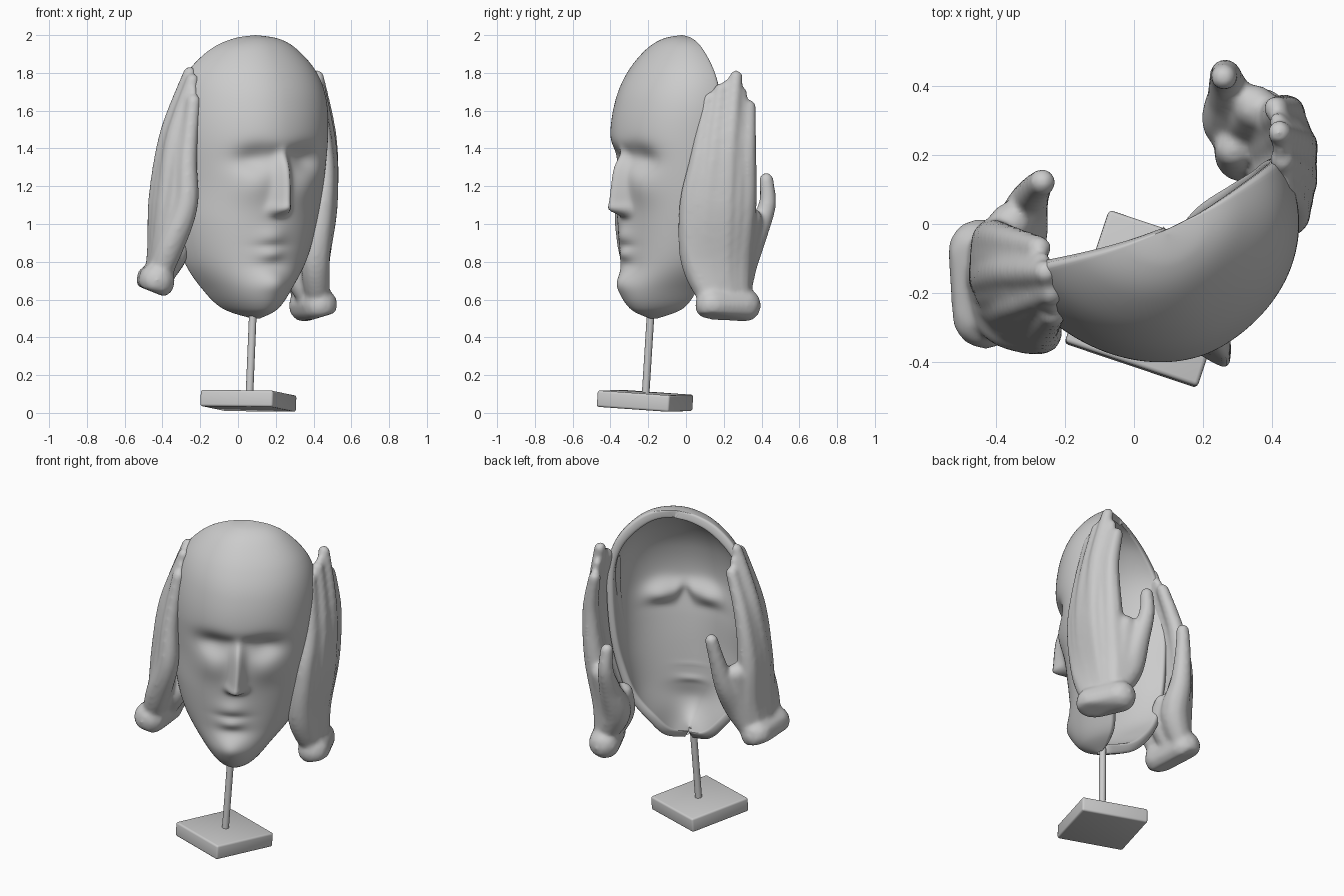
import bpy, bmesh, math
from mathutils import Vector, Matrix

if "Cube" in bpy.data.objects:
    bpy.data.objects.remove(bpy.data.objects["Cube"])


def make_object(name, bm, smooth=True):
    me = bpy.data.meshes.new(name)
    bm.to_mesh(me)
    bm.free()
    for p in me.polygons:
        p.use_smooth = smooth
    ob = bpy.data.objects.new(name, me)
    bpy.context.collection.objects.link(ob)
    return ob


def spline(keys, t):
    # Catmull-Rom through rows of values, t in 0..1
    n = len(keys) - 1
    i = min(int(t * n), n - 1)
    f = t * n - i
    a, b, c, d = (keys[max(0, min(n, i + k))] for k in (-1, 0, 1, 2))
    return [0.5 * (2 * q + (r - p) * f + (2 * p - 5 * q + 4 * r - s) * f * f
                   + (3 * q - p - 3 * r + s) * f ** 3) for p, q, r, s in zip(a, b, c, d)]


def bump(u, z, u0, z0, su, sz):
    return math.exp(-((u - u0) / su) ** 2 - ((z - z0) / sz) ** 2)


# Face mask: half-round shell, rows of (height, half width, front, rim, side shift)
ROWS = [(.50, .02, -.22, -.18, 0), (.55, .13, -.33, -.07, 0), (.65, .22, -.385, -.02, 0),
        (.80, .325, -.37, 0, .01), (1.0, .385, -.38, .01, .02), (1.2, .41, -.40, .02, .035),
        (1.45, .425, -.435, .02, .04), (1.65, .41, -.41, .01, .05), (1.8, .355, -.345, -.005, .055),
        (1.92, .245, -.25, -.03, .06), (1.98, .13, -.165, -.05, .07), (2.0, .0, -.07, -.06, .07)]


def features(u, z):
    # forward displacement for eyes, nose, lips and chin
    d = 0.0
    for side in (-1, 1):
        d -= .055 * bump(u, z, side * .15, 1.345, .10, .065)
        d += .02 * bump(u, z, side * .16, 1.20, .10, .09)
        d += .02 * bump(u, z, side * .04, 1.08, .022, .025)
    d -= .025 * bump(u, z, 0, 1.37, .10, .04)
    s = (1.42 - z) / .34
    if s > 0:
        h = .03 + .08 * s
        fall = max(0.0, min(1.0, (z - 1.03) / .05))
        d += h * min(1, s * 5) * fall * fall * (3 - 2 * fall) * math.exp(-(u / (.026 + .016 * s)) ** 2)
    d += .018 * bump(u, z, -.02, .935, .08, .045)
    d += .018 * bump(u, z, -.02, .84, .065, .03)
    d -= .012 * bump(u, z, -.02, .885, .09, .016)
    d -= .012 * bump(u, z, -.01, .785, .09, .035)
    d += .025 * bump(u, z, -.01, .69, .08, .06)
    return d


NU, NZ, WALL = 100, 170, .045
RIGHT, BACK = Vector((.866, .5, 0)), Vector((-.5, .866, 0))
bm = bmesh.new()


def shell(inner):
    grid = []
    for j in range(NZ + 1):
        z, hw, wf, wb, shift = spline(ROWS, j / NZ)
        row = []
        for i in range(NU + 1):
            a = math.pi * (i / NU - .5)
            u, w, h = hw * math.sin(a), wb + (wf - wb) * math.cos(a), z
            w -= .12 * u * abs(math.sin(a))
            f = features(u, z)
            if inner:
                u *= max(0, 1 - WALL / max(hw, WALL))
                w += WALL * math.cos(a) - min(0, f)
                h = 1.25 + (z - 1.25) * .945
            else:
                w -= f
            row.append(bm.verts.new(RIGHT * (u + shift) + BACK * w + Vector((0, 0, h))))
        grid.append(row)
    return grid


outer, inside = shell(False), shell(True)
for j in range(NZ):
    for i in range(NU):
        for g, flip in ((outer, 1), (inside, -1)):
            bm.faces.new((g[j][i], g[j][i + 1], g[j + 1][i + 1], g[j + 1][i])[::flip])
    # rim joining the two skins
    for i, flip in ((0, -1), (NU, 1)):
        bm.faces.new((outer[j][i], inside[j][i], inside[j + 1][i], outer[j + 1][i])[::flip])
bmesh.ops.remove_doubles(bm, verts=bm.verts[:], dist=.0003)
mask = make_object("face_mask", bm)
sm = mask.modifiers.new("soften", 'SMOOTH')
sm.factor = .5
sm.iterations = 6


def blend(a, b, scale):
    # chain halfway between two fingers, slightly thinner
    return [tuple((p + q) / 2 for p, q in zip(k, m))[:3] + ((k[3] + m[3]) / 2 * s,)
            for k, m, s in zip(a, b, scale)]


# Hands: each finger is a chain of spheres from wrist to tip, fused by remeshing
def hand(name, fingers, thumb, extras, cut, tilt):
    chains = fingers + [thumb] + extras
    for a, b in zip(fingers, fingers[1:]):
        chains.append(blend(a, b, (1, 1, 1, .85, .7)))
    chains.append(blend(fingers[-1], thumb, (1, 1, 1, 1, 1))[:3])
    bm = bmesh.new()
    for chain in chains:
        for k in range(61):
            x, y, z, r = spline(chain, k / 60)
            bmesh.ops.create_icosphere(bm, subdivisions=2, radius=r,
                                       matrix=Matrix.Translation((x, y, z)))
    # flat slanted wrist end
    cx = fingers[2][0][0]
    for v in bm.verts:
        v.co.z = max(v.co.z, cut + tilt * (v.co.x - cx))
    ob = make_object(name, bm)
    rm = ob.modifiers.new("fuse", 'REMESH')
    rm.mode = 'VOXEL'
    rm.voxel_size = .011
    rm.use_smooth_shade = True
    s = ob.modifiers.new("soften", 'SMOOTH')
    s.factor = .5
    s.iterations = 14


hand("right_side_hand", [
    [(.43, .15, .57, .06), (.41, .05, .8, .08), (.45, .025, 1.1, .062), (.46, .07, 1.35, .052), (.425, .115, 1.66, .04)],
    [(.42, .18, .57, .06), (.41, .12, .8, .08), (.465, .12, 1.1, .066), (.475, .15, 1.4, .052), (.43, .185, 1.71, .038)],
    [(.40, .23, .57, .06), (.40, .2, .8, .085), (.465, .215, 1.1, .066), (.475, .235, 1.45, .052), (.42, .265, 1.78, .037)],
    [(.38, .28, .57, .06), (.37, .27, .8, .085), (.425, .31, 1.1, .066), (.445, .325, 1.4, .05), (.41, .335, 1.62, .038)],
], [(.38, .28, .6, .06), (.29, .29, .78, .09), (.275, .37, .95, .066), (.265, .43, 1.1, .048), (.26, .425, 1.235, .04)], [
    [(.435, .14, .57, .095), (.36, .305, .57, .095)],
    [(.39, .2, .6, .07), (.31, .19, .74, .07), (.29, .22, .88, .06)],
], .495, .3)

hand("left_side_hand", [
    [(-.43, -.25, .70, .06), (-.36, -.29, .88, .075), (-.275, -.315, 1.1, .066), (-.265, -.30, 1.35, .052), (-.235, -.26, 1.65, .04)],
    [(-.44, -.21, .69, .06), (-.38, -.23, .88, .08), (-.365, -.24, 1.15, .066), (-.335, -.23, 1.45, .052), (-.24, -.2, 1.76, .038)],
    [(-.44, -.15, .68, .06), (-.40, -.15, .88, .085), (-.41, -.15, 1.15, .066), (-.365, -.14, 1.48, .052), (-.255, -.14, 1.80, .037)],
    [(-.44, -.10, .68, .06), (-.39, -.07, .88, .085), (-.405, -.05, 1.15, .066), (-.365, -.05, 1.42, .05), (-.275, -.07, 1.68, .038)],
], [(-.42, -.07, .7, .06), (-.34, -.04, .86, .085), (-.31, .05, 1.02, .064), (-.285, .1, 1.2, .047), (-.265, .122, 1.32, .04)], [
    [(-.43, -.265, .70, .10), (-.445, -.08, .70, .098)],
    [(-.40, -.15, .74, .07), (-.33, -.15, .85, .07), (-.30, -.1, .95, .05)],
], .635, -.4)

# Stand: slightly leaning rod and square plinth
a, b = Vector((.06, -.215, .08)), Vector((.08, -.185, .56))
bm = bmesh.new()
bmesh.ops.create_cone(bm, cap_ends=True, segments=24, radius1=.02, radius2=.02,
                      depth=(b - a).length,
                      matrix=Matrix.Translation((a + b) / 2)
                      @ (b - a).to_track_quat('Z', 'Y').to_matrix().to_4x4())
rod = make_object("stand_rod", bm)

bm = bmesh.new()
bmesh.ops.create_cube(bm, size=1, matrix=Matrix.Diagonal((.405, .405, .087, 1)))
bmesh.ops.bevel(bm, geom=bm.edges[:], offset=.012, segments=3, profile=.5, affect='EDGES')
plinth = make_object("stand_base", bm)
plinth.matrix_world = (Matrix.Translation((.055, -.217, .064)) @ Matrix.Rotation(-.06, 4, 'X')
                       @ Matrix.Rotation(.03, 4, 'Y') @ Matrix.Rotation(math.radians(-18.5), 4, 'Z'))

for ob in (rod, plinth):
    bpy.ops.object.select_all(action='DESELECT')
    ob.select_set(True)
    bpy.context.view_layer.objects.active = ob
    bpy.ops.object.shade_smooth_by_angle()
